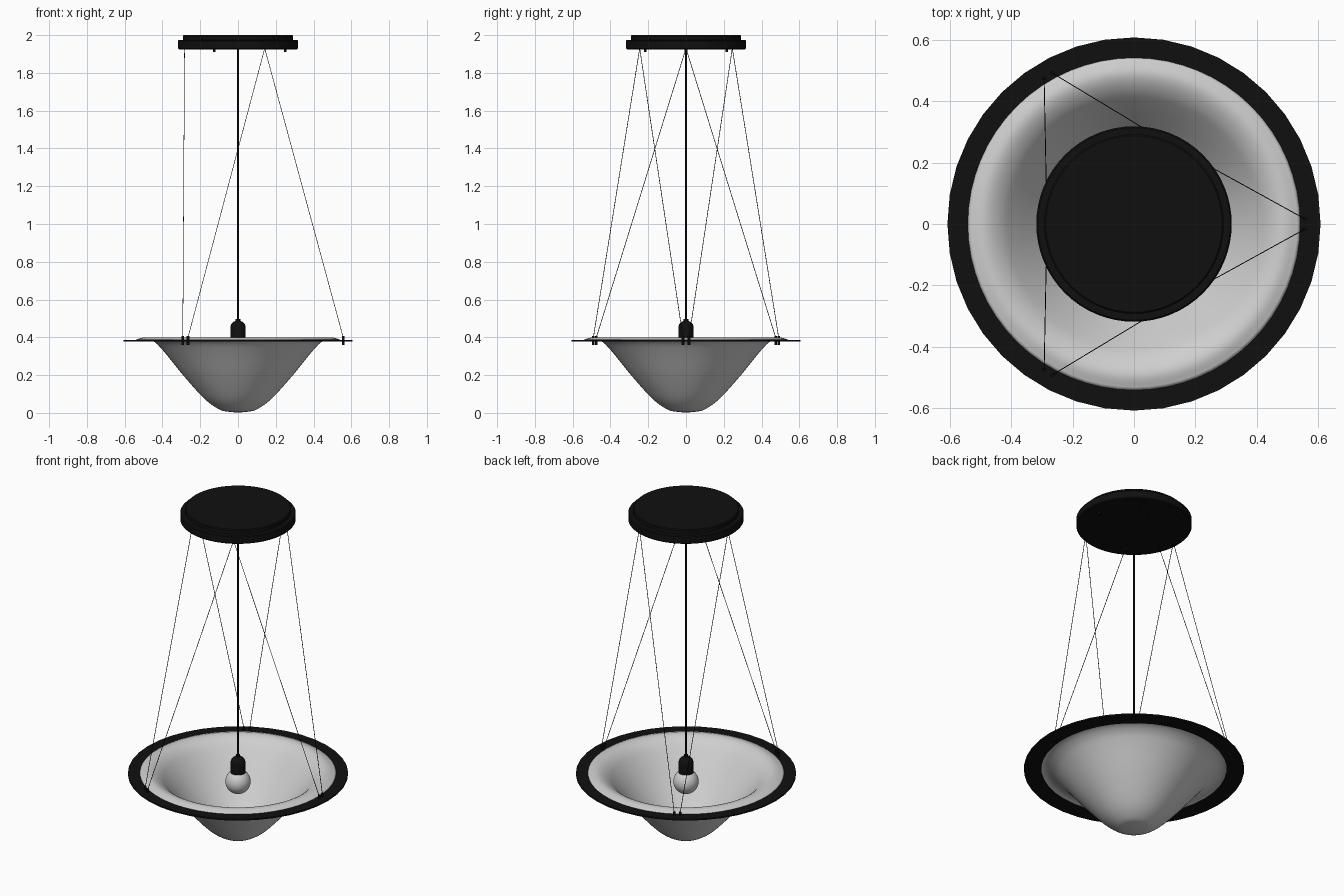
import bpy, bmesh
from math import pi, cos, sin, radians
from mathutils import Vector, Matrix

cube = bpy.data.objects.get("Cube")
if cube:
    bpy.data.objects.remove(cube, do_unlink=True)


def material(name, value):
    mat = bpy.data.materials.new(name)
    mat.use_nodes = True
    colour = (value, value, value, 1)
    mat.diffuse_color = colour
    mat.node_tree.nodes["Principled BSDF"].inputs["Base Color"].default_value = colour
    return mat


black = material("matte_black", 0.005)
white = material("frosted_white", 0.62)


def finish(name, bm, mat, angle=35):
    bmesh.ops.remove_doubles(bm, verts=bm.verts, dist=1e-5)
    bmesh.ops.recalc_face_normals(bm, faces=bm.faces)
    mesh = bpy.data.meshes.new(name)
    bm.to_mesh(mesh)
    bm.free()
    mesh.materials.append(mat)
    ob = bpy.data.objects.new(name, mesh)
    bpy.context.collection.objects.link(ob)
    bpy.ops.object.select_all(action='DESELECT')
    ob.select_set(True)
    bpy.context.view_layer.objects.active = ob
    bpy.ops.object.shade_smooth_by_angle(angle=radians(angle))
    return ob


def lathe(name, profile, mat, steps=48, angle=35):
    """Spin an (r, z) profile around the z axis."""
    bm = bmesh.new()
    verts = [bm.verts.new((r, 0, z)) for r, z in profile]
    edges = [bm.edges.new(pair) for pair in zip(verts, verts[1:])]
    bmesh.ops.spin(bm, geom=verts + edges, cent=(0, 0, 0), axis=(0, 0, 1),
                   angle=2 * pi, steps=steps)
    return finish(name, bm, mat, angle)


def rod(name, a, b, radius, sides=8):
    """Straight cylinder between two points."""
    a, b = Vector(a), Vector(b)
    d = b - a
    turn = d.to_track_quat('Z', 'Y').to_matrix().to_4x4()
    bm = bmesh.new()
    bmesh.ops.create_cone(bm, cap_ends=True, segments=sides, radius1=radius,
                          radius2=radius, depth=d.length,
                          matrix=Matrix.Translation((a + b) / 2) @ turn)
    return finish(name, bm, black, 50)


def smooth_path(points, n=5):
    """Catmull-Rom curve through the points."""
    p = [Vector(q) for q in points]
    p = [2 * p[0] - p[1]] + p + [2 * p[-1] - p[-2]]
    out = []
    for a, b, c, d in zip(p, p[1:], p[2:], p[3:]):
        for i in range(n):
            t = i / n
            out.append(0.5 * (2 * b + (c - a) * t + (2 * a - 5 * b + 4 * c - d) * t ** 2
                              + (3 * b - a - 3 * c + d) * t ** 3))
    return out + [p[-2]]


# Ceiling canopy: stepped disc
lathe("canopy", [(0, 1.925), (0.313, 1.925), (0.318, 1.93), (0.318, 1.97), (0.313, 1.975),
                 (0.292, 1.975), (0.292, 1.995), (0.287, 2.0), (0, 2.0)], black, 64)

# Central cord, lamp socket and bulb
rod("cord", (0, 0, 0.48), (0, 0, 1.93), 0.005, 12)
lathe("socket", [(0, 0.385), (0.041, 0.385), (0.041, 0.455), (0.036, 0.47), (0.024, 0.482),
                 (0.012, 0.487), (0.012, 0.498), (0, 0.498)], black, 32)
bm = bmesh.new()
bmesh.ops.create_uvsphere(bm, u_segments=32, v_segments=16, radius=0.07,
                          matrix=Matrix.Translation((0, 0, 0.335)))
finish("bulb", bm, white)

# Bell-shaped shade with a rolled lip
bell = smooth_path([(0, 0.004), (0.05, 0.008), (0.1, 0.021), (0.175, 0.075), (0.28, 0.19),
                    (0.39, 0.325), (0.44, 0.376), (0.49, 0.398), (0.54, 0.386)])
shade = lathe("shade", bell, white, 64, 60)
solid = shade.modifiers.new("thickness", 'SOLIDIFY')
solid.thickness = 0.004
solid.offset = 0

# Flat rim ring around the shade
lathe("rim_ring", [(0.512, 0.379), (0.607, 0.379), (0.607, 0.387), (0.512, 0.387),
                   (0.512, 0.379)], black, 40)

# Three-fold suspension: studs, clamps and slanted wires
for k in range(3):
    spin = Matrix.Rotation(k * 2 * pi / 3, 4, 'Z')
    rod(f"canopy_stud_{k + 1}", spin @ Vector((0.25, 0, 1.91)),
        spin @ Vector((0.25, 0, 1.93)), 0.007)
    for side, label in ((1, "a"), (-1, "b")):
        low = Vector((0.557, side * 0.016, 0))
        top = Vector((0.283 * cos(pi / 3), side * 0.283 * sin(pi / 3), 1.93))
        rod(f"clamp_{k + 1}{label}", spin @ (low + Vector((0, 0, 0.36))),
            spin @ (low + Vector((0, 0, 0.408))), 0.007)
        rod(f"wire_{k + 1}{label}", spin @ (low + Vector((0, 0, 0.4))),
            spin @ top, 0.0016, 6)
